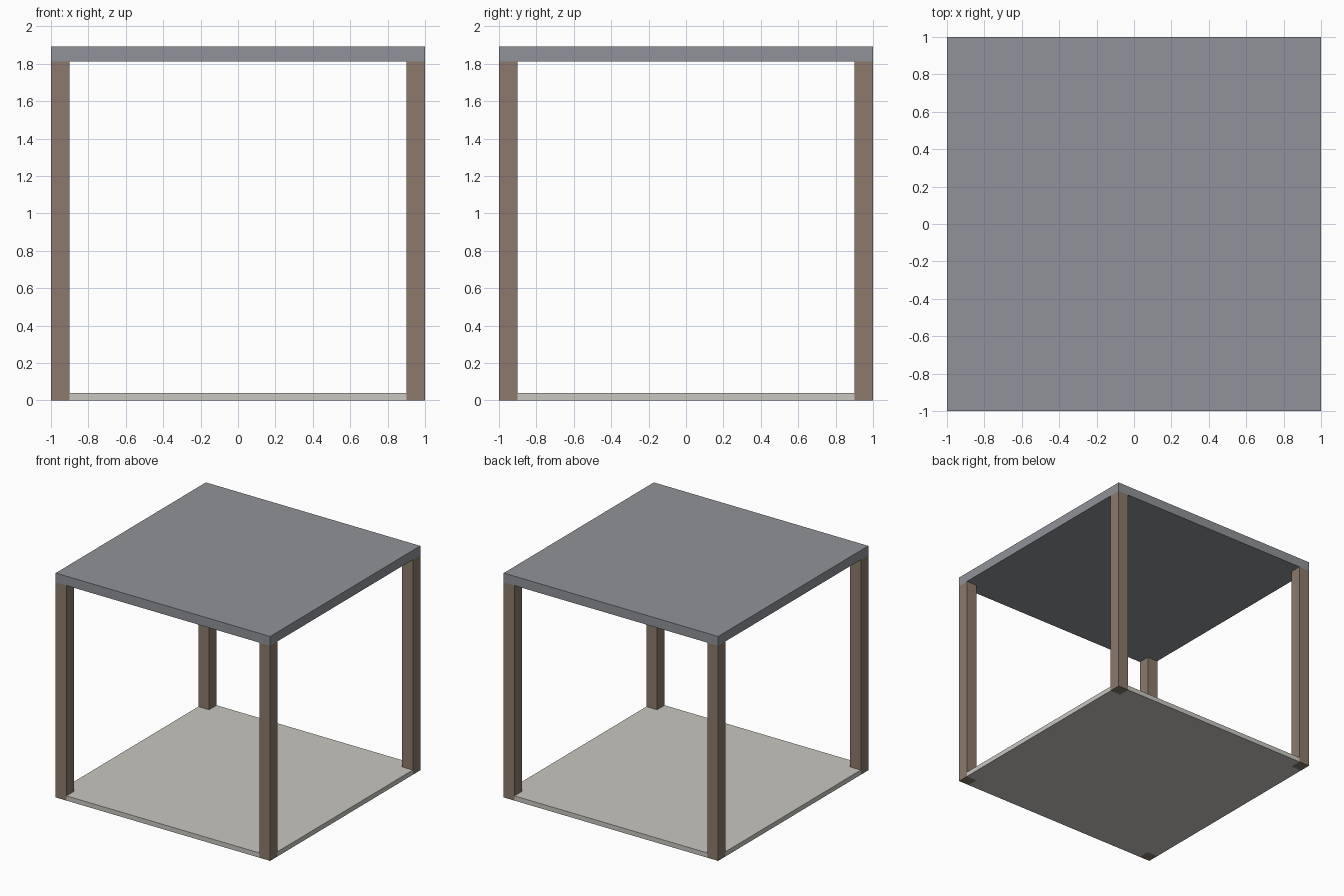
import bpy, bmesh

if "Cube" in bpy.data.objects:
    bpy.data.objects.remove(bpy.data.objects["Cube"])

HALF = 1.0      # half width of the shelter
POST = 0.10     # post thickness
ROOF_Z, TOP_Z = 1.813, 1.892
FLOOR_H = 0.04


def material(name, rgb):
    m = bpy.data.materials.new(name)
    m.diffuse_color = (*rgb, 1)
    m.use_nodes = True
    m.node_tree.nodes["Principled BSDF"].inputs["Base Color"].default_value = m.diffuse_color
    return m


def slab(name, outline, z0, z1, mat):
    """Extrude a counter-clockwise outline from z0 to z1."""
    bm = bmesh.new()
    face = bm.faces.new([bm.verts.new((x, y, z0)) for x, y in outline])
    ext = bmesh.ops.extrude_face_region(bm, geom=[face], use_keep_orig=True)
    for v in ext["geom"]:
        if isinstance(v, bmesh.types.BMVert):
            v.co.z = z1
    bmesh.ops.recalc_face_normals(bm, faces=bm.faces)
    me = bpy.data.meshes.new(name)
    bm.to_mesh(me)
    bm.free()
    me.materials.append(mat)
    ob = bpy.data.objects.new(name, me)
    bpy.context.collection.objects.link(ob)
    return ob


def rect(x0, y0, x1, y1):
    return [(x0, y0), (x1, y0), (x1, y1), (x0, y1)]


wood = material("brown_wood", (0.26, 0.195, 0.145))
grey = material("roof_grey", (0.28, 0.29, 0.315))
pale = material("pale_floor", (0.58, 0.57, 0.53))

# Floor plate, notched at the corners around the posts
a, b = HALF, HALF - POST
notched = [(-b, -a), (b, -a), (b, -b), (a, -b), (a, b), (b, b),
           (b, a), (-b, a), (-b, b), (-a, b), (-a, -b), (-b, -b)]
slab("floor", notched, 0, FLOOR_H, pale)

# Four corner posts
for sy, depth in ((-1, "front"), (1, "back")):
    for sx, side in ((-1, "left"), (1, "right")):
        xs = sorted((sx * a, sx * b))
        ys = sorted((sy * a, sy * b))
        slab(f"{depth}_{side}_post", rect(xs[0], ys[0], xs[1], ys[1]),
             0, ROOF_Z, wood)

# Flat roof
slab("roof", rect(-a, -a, a, a), ROOF_Z, TOP_Z, grey)
